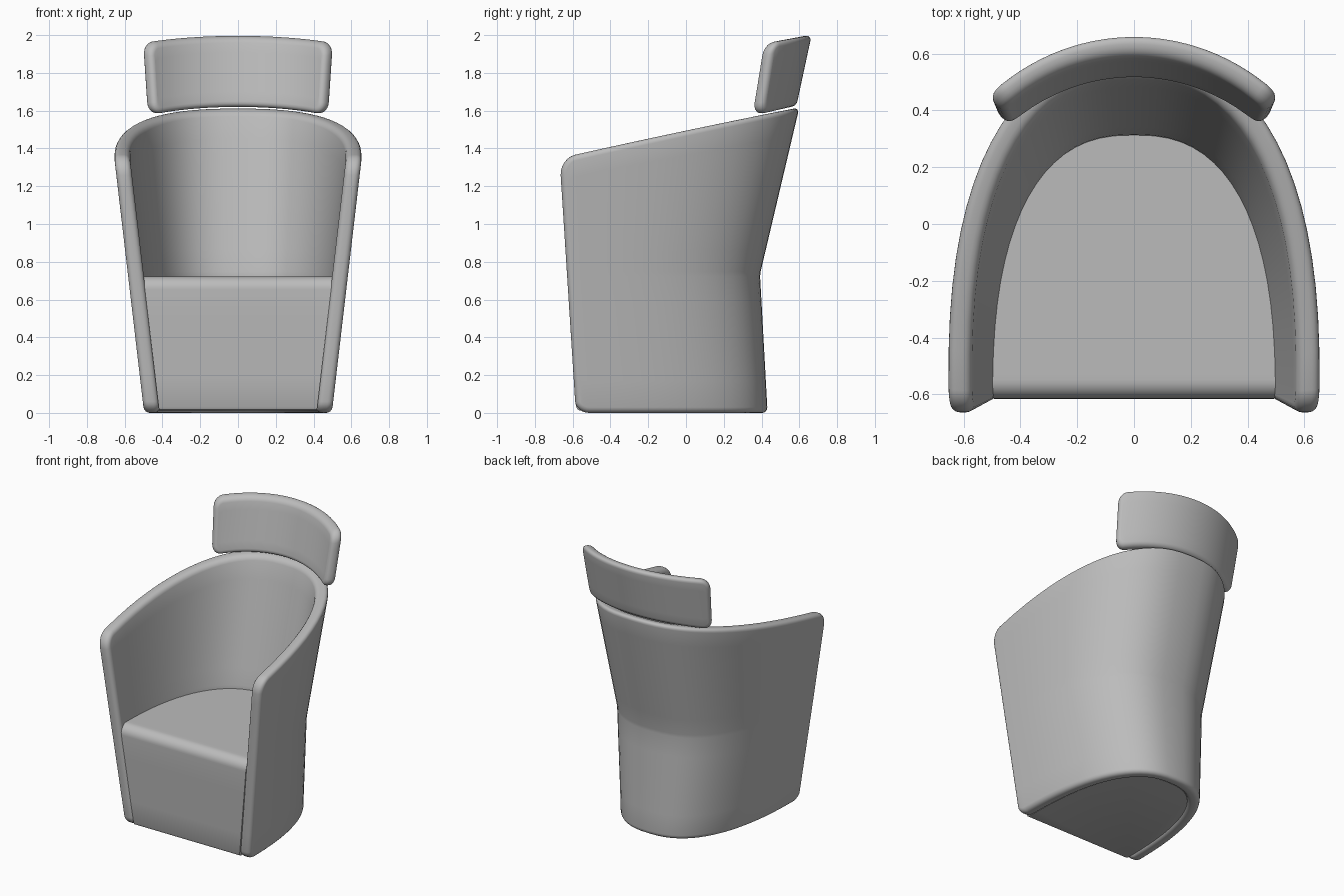
import bpy
import bmesh
from math import sin, cos, asin, radians, pi

cube = bpy.data.objects.get("Cube")
if cube:
    bpy.data.objects.remove(cube, do_unlink=True)

grey = bpy.data.materials.new("grey_upholstery")
grey.use_nodes = True
grey.diffuse_color = (0.5, 0.5, 0.5, 1)
grey.node_tree.nodes["Principled BSDF"].inputs["Base Color"].default_value = (0.5, 0.5, 0.5, 1)


def finish(name, bm):
    bmesh.ops.recalc_face_normals(bm, faces=bm.faces)
    mesh = bpy.data.meshes.new(name)
    bm.to_mesh(mesh)
    bm.free()
    mesh.materials.append(grey)
    obj = bpy.data.objects.new(name, mesh)
    bpy.context.collection.objects.link(obj)
    bpy.ops.object.select_all(action='DESELECT')
    bpy.context.view_layer.objects.active = obj
    obj.select_set(True)
    bpy.ops.object.shade_smooth_by_angle(angle=radians(35))


def rounded_panel(name, place, limits, half, thick, edge, radii, rows, corner=6, span=18, roll=4):
    """Curved slab with rounded corners; place(d, side, z, f) maps distance from
    an end, height and depth fraction to a point, limits gives the height range."""
    r_end, r_low, r_top = radii

    def columns(k):
        out = []
        for i in range(corner + 1):
            a = pi / 2 * i / corner
            out.append((k + (r_end - k) * (1 - cos(a)),
                        k + (r_low - k) * (1 - sin(a)), k + (r_top - k) * (1 - sin(a))))
        start = asin((r_end / half) ** 1.25)
        for i in range(1, span + 1):
            a = start + (pi / 2 - start) * i / span
            out.append((half * sin(a) ** 0.8, k, k))
        return [(1, c) for c in out] + [(-1, c) for c in out[-2::-1]]

    def layer(bm, k, f):
        grid = []
        for side, (d, low, top) in columns(k):
            z0, z1 = limits(d, side, f)
            grid.append([bm.verts.new(place(d, side, z, f)) for z in rows(z0 + low, z1 - top)])
        return grid

    def rim(g):
        return [c[0] for c in g] + g[-1][1:] + [c[-1] for c in g[-2::-1]] + g[0][-2:0:-1]

    bm = bmesh.new()
    steps = [pi / 2 * i / roll for i in range(roll + 1)]
    depth = [(edge * (1 - sin(a)), edge / thick * (1 - cos(a))) for a in steps]
    depth += [(k, 1 - f) for k, f in reversed(depth)]
    grids = []
    for n, (k, f) in enumerate(depth):
        grids.append(layer(bm, k, f))
    # Front and back skins
    for g in (grids[0], grids[-1]):
        for a, b in zip(g, g[1:]):
            for j in range(len(a) - 1):
                bm.faces.new((a[j], b[j], b[j + 1], a[j + 1]))
    # Rolled border
    for g, h in zip(grids, grids[1:]):
        p, q = rim(g), rim(h)
        for i in range(len(p)):
            j = (i + 1) % len(p)
            bm.faces.new((p[i], p[j], q[j], q[i]))
    bmesh.ops.delete(bm, geom=[v for v in bm.verts if not v.link_faces], context='VERTS')
    finish(name, bm)


# Tub shell: U-shaped plan, flaring upward, with a kink in the back at seat height
SHELL = 0.083
KINK = 0.735
HALF = 1.1


def shell_point(d, side, z, f):
    a = asin(min(1, d / HALF) ** 1.25)
    width = 0.497 + 0.117 * z - SHELL * f
    front = -0.583 - 0.064 * z
    back = 0.432 - 0.055 * z if z < KINK else 0.392 + 0.236 * (z - KINK)
    back -= SHELL * 0.95 * f
    x = width * max(0, cos(a)) ** 0.8
    return (side * x, front + (back - front) * sin(a) ** 0.8, z)


def shell_limits(d, side, f):
    y = shell_point(d, side, 1.5, f)[1]
    return 0.0, 1.365 + 0.215 * (y + 0.6)


def shell_rows(z0, z1):
    low, high = KINK - 0.012, KINK + 0.012
    return ([z0 + (low - z0) * i / 5 for i in range(6)]
            + [high + (z1 - high) * i / 7 for i in range(8)])


rounded_panel("tub_shell", shell_point, shell_limits, HALF, SHELL, 0.03,
              (0.08, 0.06, 0.09), shell_rows)

# Headrest: tilted arc-shaped pad above the back
PAD = 0.072
PAD_HALF = 0.565


def pad_point(d, side, z, f):
    a = radians(42.5) * (1 - d / PAD_HALF) * (1 + 0.16 * (z - 1.95))
    r = 0.76 - PAD * f
    return (side * r * sin(a), -0.095 + r * cos(a) + 0.215 * (z - 2), z)


def pad_limits(d, side, f):
    sag = 1 - cos(radians(42.5) * (1 - d / PAD_HALF))
    return 1.62 - 0.16 * sag, 2.0 - 0.14 * sag - 0.01 * f


def pad_rows(z0, z1):
    return [z0 + (z1 - z0) * i / 6 for i in range(7)]


rounded_panel("headrest", pad_point, pad_limits, PAD_HALF, PAD, 0.03,
              (0.065, 0.065, 0.065), pad_rows)

# Seat block: fills the shell, with a rounded front top edge
TOP, ROUND = 0.722, 0.07
levels = [(0.012, 0.02), (0.018, 0.006), (0.032, 0)]
levels += [(0.032 + (TOP - ROUND - 0.032) * i / 4, 0) for i in range(1, 4)]
levels += [(TOP - ROUND * (1 - sin(a)), ROUND * (1 - cos(a)))
           for a in [pi / 2 * i / 8 for i in range(9)]]
bm = bmesh.new()
rings = []
for z, inset in levels:
    ring = []
    for i in range(49):
        a = pi * i / 48
        side = 1 if i <= 24 else -1
        x, y, _ = shell_point(HALF * sin(a) ** 0.8 if 0 < i < 48 else 0, side, z, 0.97)
        ring.append(bm.verts.new((x, max(y, -0.58 - 0.055 * z + inset), z)))
    rings.append(ring)
for p, q in zip(rings, rings[1:]):
    for i in range(len(p)):
        j = (i + 1) % len(p)
        bm.faces.new((p[i], p[j], q[j], q[i]))
bm.faces.new(rings[0])
bm.faces.new(rings[-1])
finish("seat", bm)
